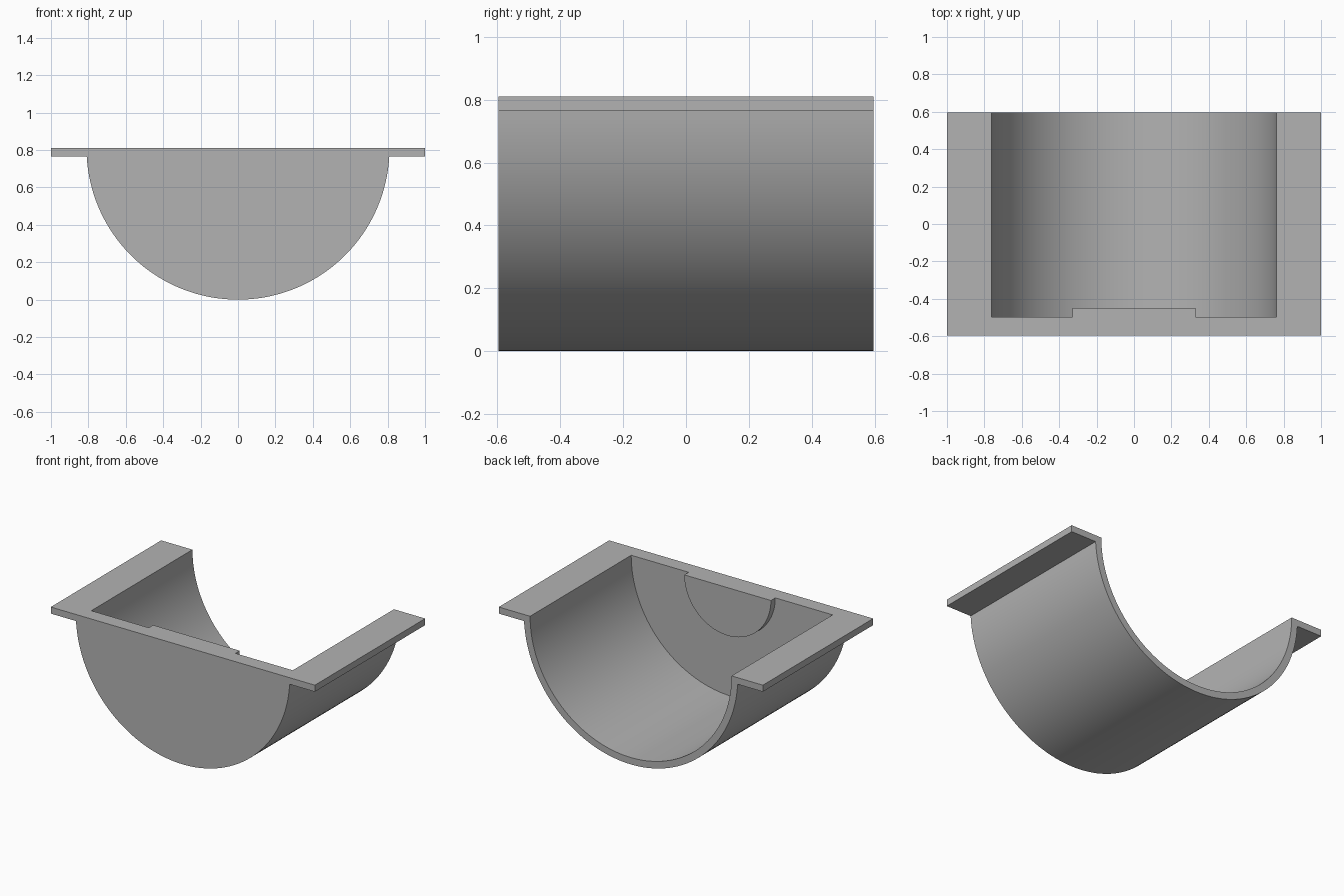
import bpy, bmesh, math

cube = bpy.data.objects.get("Cube")
if cube:
    bpy.data.objects.remove(cube, do_unlink=True)

TOP = 0.81          # rim height and axis of the trough
OUTER, INNER = 0.81, 0.763
FRONT, BACK = -0.597, 0.597
WALL = -0.497       # inner face of the end wall
FLANGE = 0.045

grey = bpy.data.materials.new("light_grey")
grey.use_nodes = True
colour = (0.45, 0.45, 0.45, 1)
grey.diffuse_color = colour
grey.node_tree.nodes["Principled BSDF"].inputs["Base Color"].default_value = colour


def arc(radius, drop=0.0, steps=72):
    """Lower half circle from +x to -x, starting a little below the axis."""
    a = math.asin(drop / radius)
    return [(radius * math.cos(t), TOP - radius * math.sin(t))
            for t in (a + (math.pi - 2 * a) * i / steps for i in range(steps + 1))]


def extrude(name, profile, y0, y1):
    """Solid made by sweeping an x-z profile along y."""
    bm = bmesh.new()
    face = bm.faces.new([bm.verts.new((x, y0, z)) for x, z in profile])
    swept = bmesh.ops.extrude_face_region(bm, geom=[face], use_keep_orig=True)
    moved = [v for v in swept["geom"] if isinstance(v, bmesh.types.BMVert)]
    bmesh.ops.translate(bm, verts=moved, vec=(0, y1 - y0, 0))
    bmesh.ops.recalc_face_normals(bm, faces=bm.faces)
    mesh = bpy.data.meshes.new(name)
    bm.to_mesh(mesh)
    bm.free()
    mesh.materials.append(grey)
    obj = bpy.data.objects.new(name, mesh)
    bpy.context.collection.objects.link(obj)
    return obj


def activate(obj):
    bpy.ops.object.select_all(action="DESELECT")
    obj.select_set(True)
    bpy.context.view_layer.objects.active = obj


# Half-round body with side flanges
rim = TOP - FLANGE
body = extrude("trough_body",
               [(-1, rim), (-1, TOP), (1, TOP), (1, rim)] + arc(OUTER, FLANGE),
               FRONT, BACK)

# Hollow, open at the top and back, leaving the front end wall
cutter = extrude("hollow_cutter",
                 [(-INNER, TOP + 0.2), (INNER, TOP + 0.2)] + arc(INNER),
                 WALL, BACK + 0.2)
cutter.hide_render = True
cut = body.modifiers.new("hollow", "BOOLEAN")
cut.operation = "DIFFERENCE"
cut.solver = "EXACT"
cut.object = cutter
activate(body)
bpy.ops.object.modifier_apply(modifier=cut.name)
bpy.data.objects.remove(cutter, do_unlink=True)

# Half-round pad on the inside of the end wall
pad = extrude("end_wall_pad", arc(0.328), WALL, -0.45)

for part in (body, pad):
    activate(part)
    bpy.ops.object.shade_smooth_by_angle(angle=math.radians(30))
